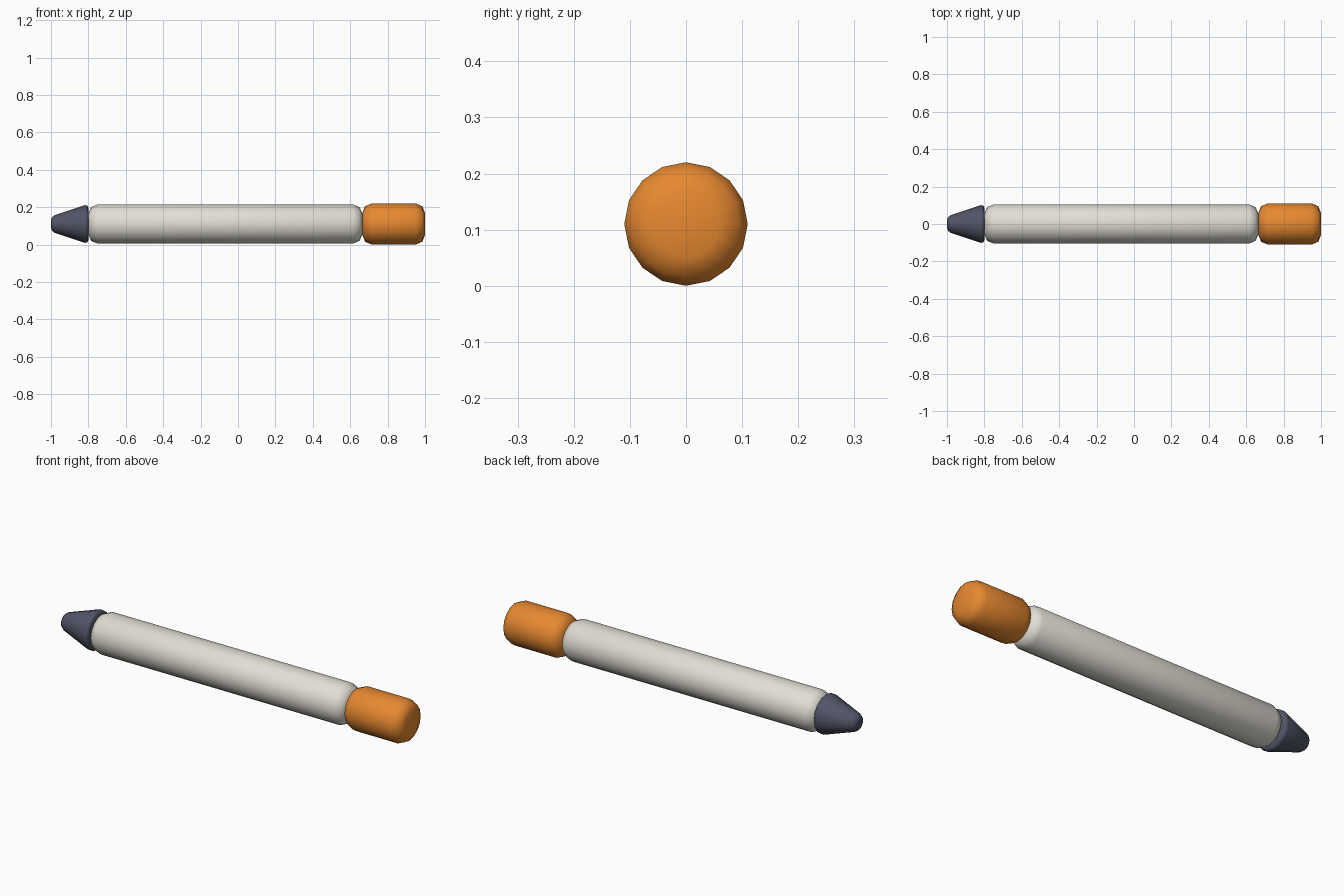
import bpy
import math

if "Cube" in bpy.data.objects:
    bpy.data.objects.remove(bpy.data.objects["Cube"])

AXIS_Z = 0.11


def material(name, rgb):
    mat = bpy.data.materials.new(name)
    mat.use_nodes = True
    mat.diffuse_color = (*rgb, 1)
    mat.node_tree.nodes["Principled BSDF"].inputs["Base Color"].default_value = (*rgb, 1)
    return mat


def rounded_rod(name, x0, x1, r0, r1, bevel, mat):
    """Sixteen-sided rod along x with rounded end rims."""
    bpy.ops.mesh.primitive_cone_add(
        vertices=16, radius1=r0, radius2=r1, depth=x1 - x0,
        location=((x0 + x1) / 2, 0, AXIS_Z), rotation=(0, math.pi / 2, 0))
    rod = bpy.context.object
    rod.name = name
    rod.data.materials.append(mat)
    bpy.ops.object.shade_smooth()
    mod = rod.modifiers.new("rounded_rims", 'BEVEL')
    mod.width = bevel
    mod.segments = 2
    mod.limit_method = 'ANGLE'
    mod.angle_limit = math.radians(40)
    return rod


# Barrel, tapered tip and end cap
rounded_rod("barrel", -0.80, 0.665, 0.105, 0.105, 0.05, material("warm white", (0.76, 0.73, 0.66)))
rounded_rod("tip", -1.0, -0.80, 0.04, 0.107, 0.02, material("slate", (0.08, 0.09, 0.135)))
rounded_rod("end_cap", 0.665, 1.0, 0.11, 0.11, 0.05, material("orange", (0.8, 0.25, 0.03)))
